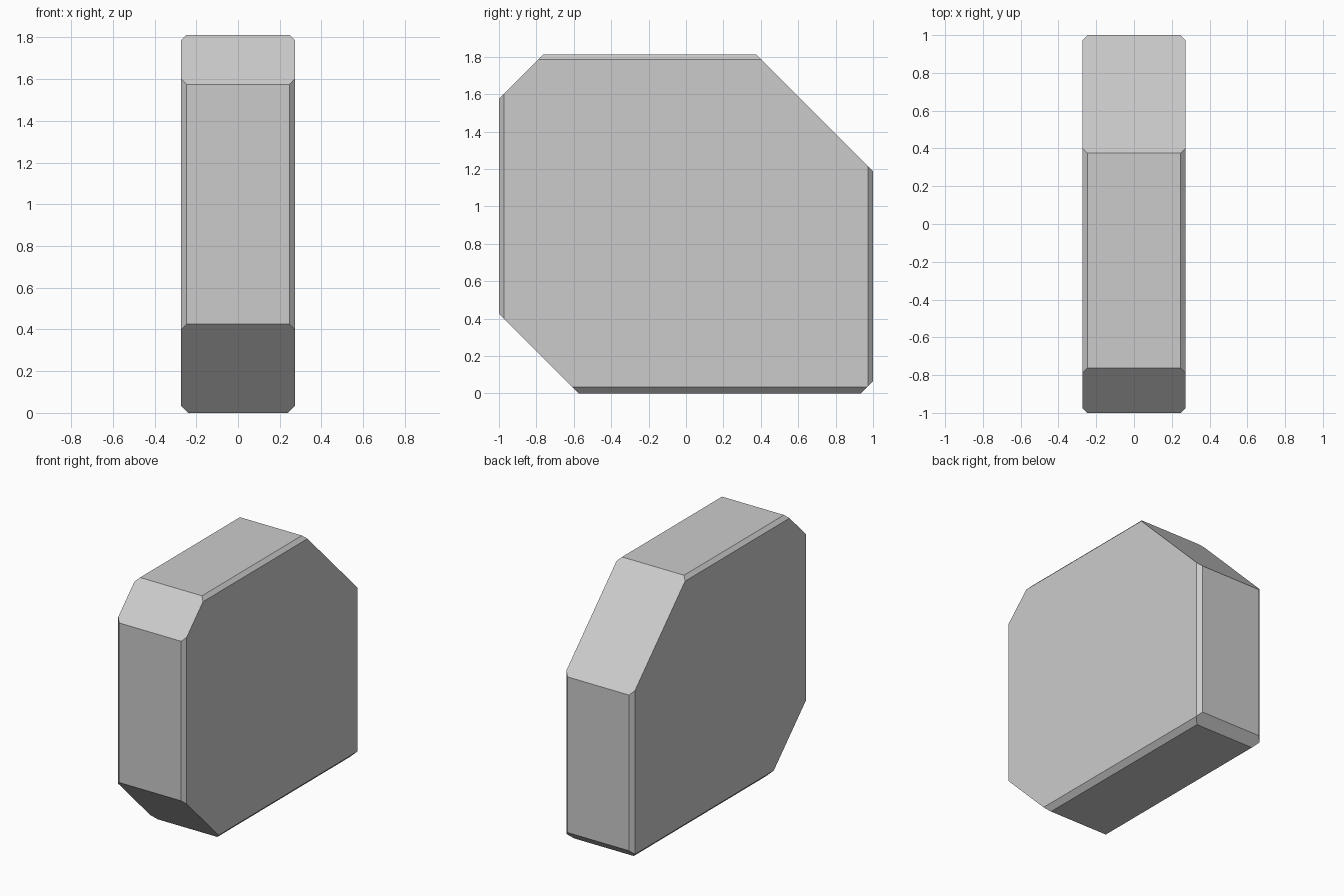
import bpy, bmesh
from mathutils import Vector

if "Cube" in bpy.data.objects:
    bpy.data.objects.remove(bpy.data.objects["Cube"])

HALF_W, HALF_D, HEIGHT = 0.273, 1.0, 1.812

# Slab: plain box standing on the ground
bm = bmesh.new()
bmesh.ops.create_cube(bm, size=1.0)
bmesh.ops.scale(bm, vec=(2 * HALF_W, 2 * HALF_D, HEIGHT), verts=bm.verts)
bmesh.ops.translate(bm, vec=(0, 0, HEIGHT / 2), verts=bm.verts)


def slice_off(point, normal):
    """Cut away everything beyond the plane and close the opening."""
    geom = bm.verts[:] + bm.edges[:] + bm.faces[:]
    cut = bmesh.ops.bisect_plane(bm, geom=geom, dist=1e-6, plane_co=Vector(point),
                                 plane_no=Vector(normal).normalized(), clear_outer=True)
    edges = [e for e in cut["geom_cut"] if isinstance(e, bmesh.types.BMEdge)]
    bmesh.ops.contextual_create(bm, geom=edges)


# Narrow chamfers along the long edges of both broad sides
for s in (-1, 1):
    for size, point, normal in (
        (0.026, (s * HALF_W, -HALF_D, 0), (s, -1, 0)),
        (0.028, (s * HALF_W, HALF_D, 0), (s, 1, 0)),
        (0.026, (s * HALF_W, 0, HEIGHT), (s, 0, 1)),
        (0.035, (s * HALF_W, 0, 0), (s, 0, -1)),
    ):
        n = Vector(normal)
        slice_off(Vector(point) - n * size / 2, n)

# Diagonal corners across the full width
slice_off((0, -1, 0.425), (0, -1, -1))
slice_off((0, -1, 1.575), (0, -1, 1))
slice_off((0, 1, 1.187), (0, 1, 1))
slice_off((0, 1, 0.065), (0, 1, -1))

bmesh.ops.recalc_face_normals(bm, faces=bm.faces)
mesh = bpy.data.meshes.new("chamfered_slab")
bm.to_mesh(mesh)
bm.free()
slab = bpy.data.objects.new("chamfered_slab", mesh)
bpy.context.collection.objects.link(slab)
